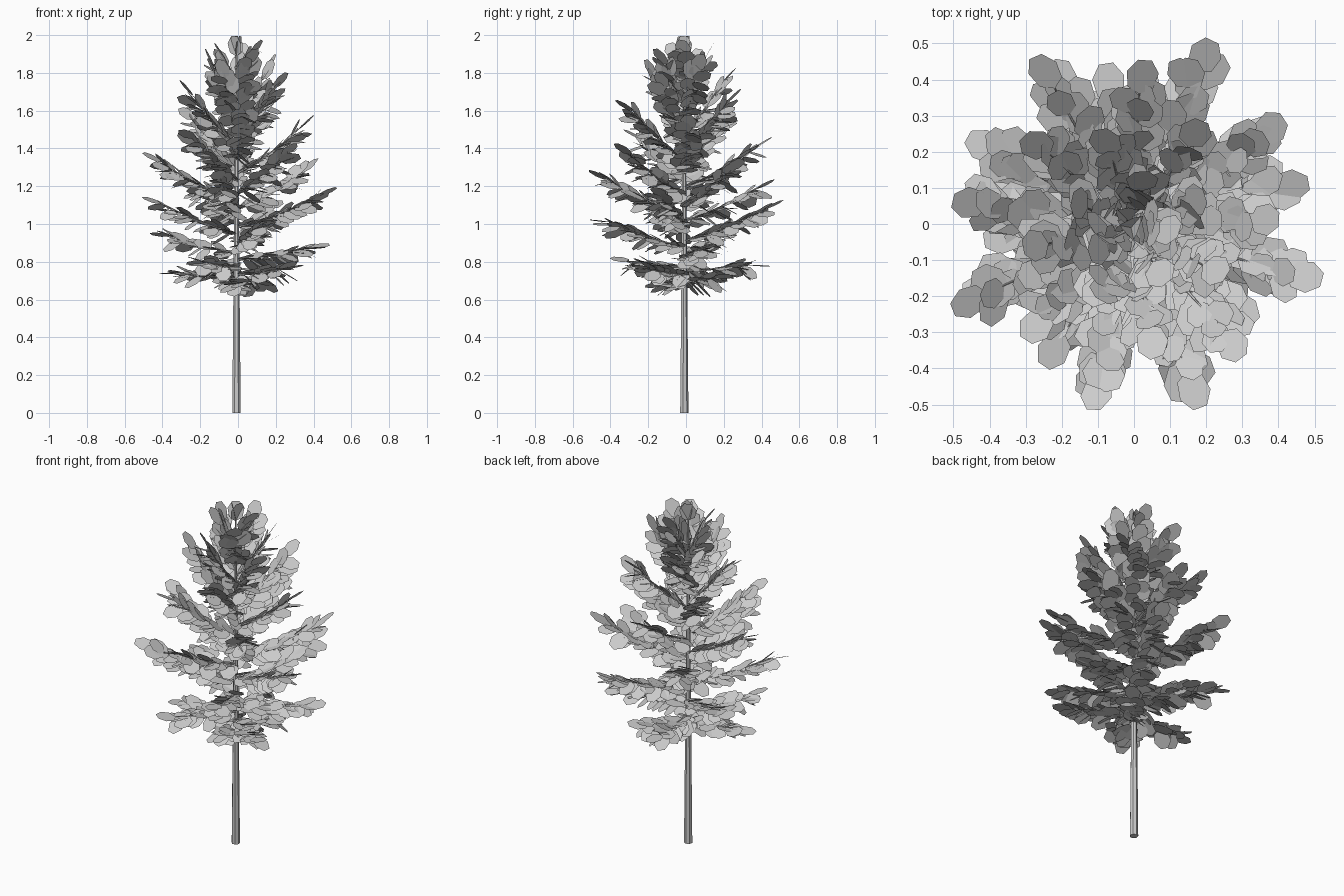
import bpy, bmesh, math, random
from mathutils import Vector

random.seed(11)
cube = bpy.data.objects.get("Cube")
if cube:
    bpy.data.objects.remove(cube, do_unlink=True)

UP = Vector((0, 0, 1))
AXIS = Vector((-0.008, -0.01, 0))
FIRST_ANGLE, GOLDEN = math.radians(15), math.radians(137.5)
LEAF_LEN, LEAF_WID = 0.115, 0.092

# Crown envelope: branch number, reach, height at trunk, height at tip
ENVELOPE = [
    (-6, .20, .68, .69), (-4, .40, .71, .75), (-1, .45, .77, .81),
    (0, .48, .81, .89), (3, .54, .91, 1.11), (5, .53, .98, 1.18),
    (9, .49, 1.12, 1.37), (11, .44, 1.19, 1.45), (15, .35, 1.34, 1.66),
    (18, .28, 1.45, 1.79), (22, .18, 1.60, 1.91), (26, .10, 1.75, 1.97),
]


def envelope(n):
    for a, b in zip(ENVELOPE, ENVELOPE[1:]):
        if n <= b[0]:
            f = (n - a[0]) / (b[0] - a[0])
            return [p + (q - p) * f for p, q in zip(a[1:], b[1:])]


def branch_path(n):
    """Start, control and end point of one upswept branch."""
    reach, base, tip = envelope(n)
    angle = FIRST_ANGLE + GOLDEN * n
    out = Vector((math.cos(angle), math.sin(angle), 0))
    start = AXIS + UP * base
    end = out * reach + UP * tip
    end -= (end - start).normalized() * LEAF_LEN * 0.8
    control = start.lerp(end, 0.55) - UP * (end.z - start.z) * 0.15
    return start, control, end


def bezier(path, t):
    a, b, c = path
    point = a * (1 - t) ** 2 + b * 2 * t * (1 - t) + c * t * t
    tangent = (b - a) * (1 - t) + (c - b) * t
    return point, tangent.normalized()


def add_leaf(bm, root, tangent, splay, pitch, size):
    """Flat seven-sided leaf card growing from root; angles in degrees."""
    splay, pitch = math.radians(splay), math.radians(pitch)
    side = tangent.cross(UP).normalized()
    normal = side.cross(tangent)
    flat = tangent * math.cos(splay) + side * math.sin(splay)
    along = flat * math.cos(pitch) + normal * math.sin(pitch)
    face_up = normal * math.cos(pitch) - flat * math.sin(pitch)
    face_up += side * random.uniform(-0.4, 0.4)
    across = along.cross(face_up).normalized()
    verts = []
    for i in range(7):
        a = math.tau * i / 7
        u = (1 - math.cos(a)) * 0.5 * LEAF_LEN * size
        v = math.sin(a) * 0.5 * LEAF_WID * size
        verts.append(bm.verts.new(root + along * u - across * v))
    bm.faces.new(verts)


def link(name, data):
    obj = bpy.data.objects.new(name, data)
    bpy.context.collection.objects.link(obj)


# Trunk
bpy.ops.mesh.primitive_cone_add(vertices=7, radius1=0.023, radius2=0.005,
                                depth=1.89, location=AXIS + UP * 0.945)
bpy.context.object.name = "trunk"

# Branches and leaves
branches = bpy.data.curves.new("branches", "CURVE")
branches.dimensions = "3D"
branches.bevel_depth = 0.006
branches.bevel_resolution = 0
bm = bmesh.new()
for n in range(ENVELOPE[0][0], ENVELOPE[-1][0] + 1):
    path = branch_path(n)
    spline = branches.splines.new("POLY")
    spline.points.add(5)
    for i, p in enumerate(spline.points):
        p.co = (*bezier(path, i / 5)[0], 1)
        p.radius = 1 - 0.14 * i

    pairs = max(5, round((path[2] - path[0]).length / 0.038))
    for i in range(pairs):
        # Drooping side leaves
        for sign in (-1, 1):
            t = 0.05 + 0.93 * (i + 0.25 * sign) / pairs
            add_leaf(bm, *bezier(path, max(t, 0.02)), sign * random.uniform(15, 50),
                     random.uniform(-55, 8), random.uniform(0.88, 1.08))
        # Upper leaf covering the branch
        add_leaf(bm, *bezier(path, 0.95 * i / pairs), random.uniform(-25, 25),
                 random.uniform(-8, 22), random.uniform(0.8, 1))
    add_leaf(bm, *bezier(path, 1), random.uniform(-9, 9), random.uniform(-20, 5), 1)
link("branches", branches)

# Leader leaves at the very top of the trunk
for i in range(3):
    angle = math.tau * i / 3
    lean = Vector((0.2 * math.cos(angle), 0.2 * math.sin(angle), 1)).normalized()
    add_leaf(bm, AXIS + UP * 1.887, lean, 0, 0, 1)

leaf_mesh = bpy.data.meshes.new("leaves")
bm.to_mesh(leaf_mesh)
bm.free()
link("leaves", leaf_mesh)
